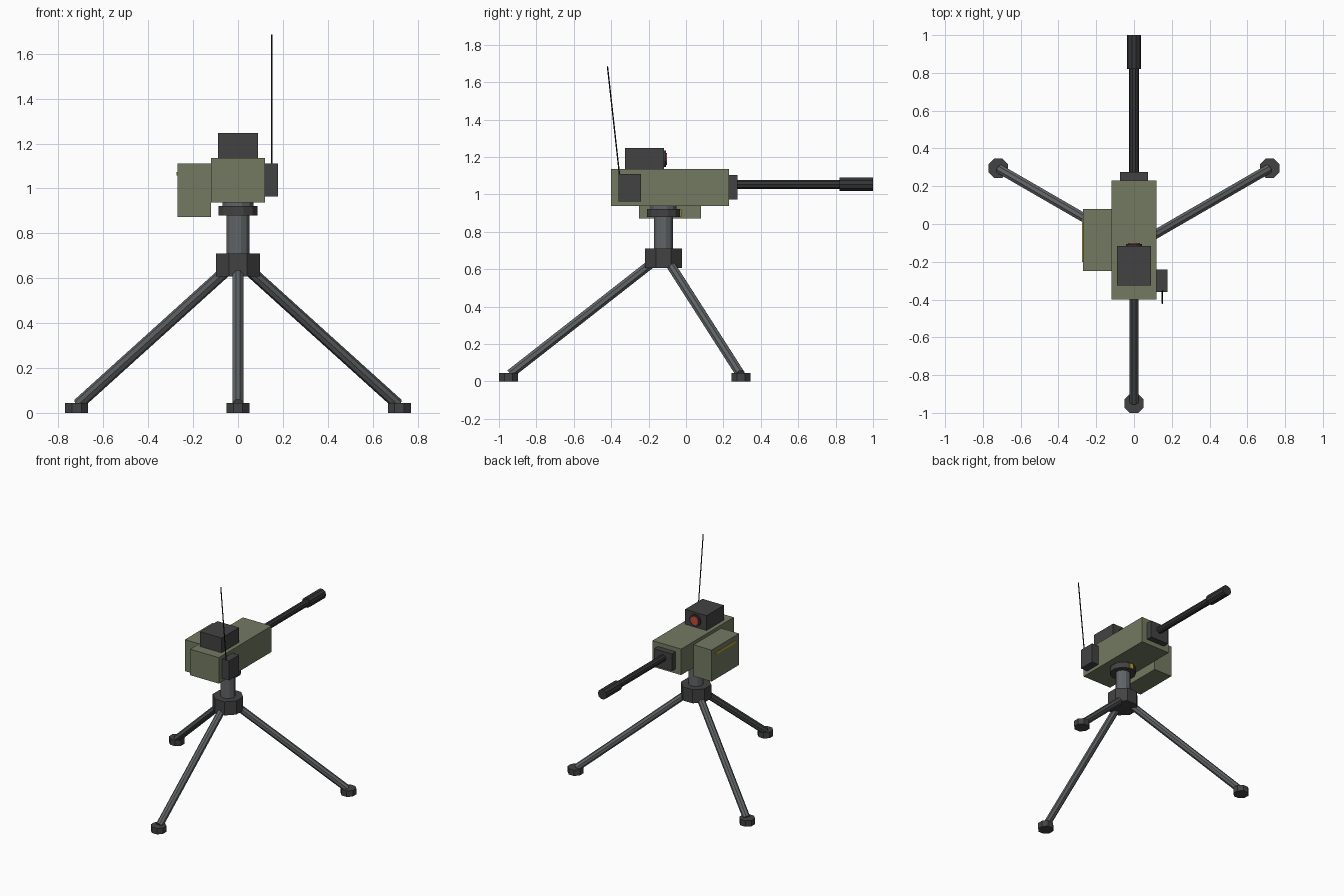
import bpy
from math import pi, sin, cos, radians
from mathutils import Vector

default = bpy.data.objects.get("Cube")
if default:
    bpy.data.objects.remove(default, do_unlink=True)


def material(name, rgb):
    mat = bpy.data.materials.new(name)
    mat.use_nodes = True
    mat.diffuse_color = (*rgb, 1)
    bsdf = mat.node_tree.nodes["Principled BSDF"]
    bsdf.inputs["Base Color"].default_value = (*rgb, 1)
    bsdf.inputs["Roughness"].default_value = 0.7
    return mat


GREEN = material("olive green", (0.17, 0.195, 0.12))
DARK = material("dark grey", (0.055, 0.055, 0.057))
STEEL = material("steel grey", (0.12, 0.13, 0.135))
GUNMETAL = material("gunmetal", (0.035, 0.036, 0.038))
BLACK = material("black", (0.012, 0.012, 0.012))
RED = material("lens red", (0.55, 0.07, 0.035))
YELLOW = material("marking yellow", (0.55, 0.38, 0.03))


def finish(name, mat):
    obj = bpy.context.object
    obj.name = name
    obj.data.materials.append(mat)
    return obj


def box(name, mat, low, high):
    """Box spanning two opposite corners."""
    low, high = Vector(low), Vector(high)
    bpy.ops.mesh.primitive_cube_add(size=1, location=(low + high) / 2)
    obj = finish(name, mat)
    obj.data.transform(obj.matrix_basis.to_3x3().to_4x4())
    obj.scale = high - low
    return obj


def rod(name, mat, start, end, radius, sides=8):
    """Faceted cylinder between two points, flats facing the axes."""
    start, end = Vector(start), Vector(end)
    axis = end - start
    bpy.ops.mesh.primitive_cylinder_add(vertices=sides, radius=radius, depth=axis.length,
                                        location=(start + end) / 2)
    obj = finish(name, mat)
    for v in obj.data.vertices:
        v.co.rotate(Vector((0, 0, 1)).rotation_difference(Vector((0, 0, 1))))
        x, y = v.co.x, v.co.y
        turn = pi / sides
        v.co.x, v.co.y = x * cos(turn) - y * sin(turn), x * sin(turn) + y * cos(turn)
    obj.rotation_euler = axis.to_track_quat("Z", "Y").to_euler()
    return obj


# Tripod, centred under the rear half of the gun
MAST_Y = -0.12


def around(radius, angle, z):
    return (radius * cos(angle), MAST_Y + radius * sin(angle), z)


for side, degrees in (("left", 30), ("right", 150), ("front", 270)):
    a = radians(degrees)
    rod(side + "_leg", STEEL, around(0.04, a, 0.65), around(0.82, a, 0.04), 0.026)
    rod(side + "_foot", DARK, around(0.83, a, 0), around(0.83, a, 0.045), 0.055)

rod("tripod_hub", DARK, around(0, 0, 0.607), around(0, 0, 0.71), 0.107)
rod("mast", STEEL, around(0, 0, 0.7), around(0, 0, 0.9), 0.052, 12)
rod("swivel_ring", DARK, around(0, 0, 0.88), around(0, 0, 0.922), 0.091, 12)
rod("swivel_neck", STEEL, around(0, 0, 0.92), around(0, 0, 0.945), 0.072, 12)
box("index_mark", YELLOW, (-0.015, -0.034, 0.882), (0.015, -0.025, 0.92))

# Receiver and ammunition box with its stripe
box("receiver", GREEN, (-0.12, -0.4, 0.938), (0.12, 0.23, 1.135))
box("ammo_box", GREEN, (-0.27, -0.25, 0.872), (-0.12, 0.08, 1.11))
box("ammo_stripe", YELLOW, (-0.274, -0.2, 1.058), (-0.268, 0.03, 1.074))

# Barrel
box("barrel_shroud", DARK, (-0.075, 0.23, 0.973), (0.075, 0.275, 1.103))
rod("barrel", GUNMETAL, (0, 0.27, 1.053), (0, 0.83, 1.053), 0.026, 10)
rod("muzzle", GUNMETAL, (0, 0.82, 1.053), (0, 1, 1.053), 0.038, 10)

# Sight with its lens
box("sight_housing", DARK, (-0.09, -0.325, 1.135), (0.09, -0.117, 1.247))
rod("lens_ring", GUNMETAL, (0, -0.12, 1.19), (0, -0.106, 1.19), 0.045, 12)
rod("lens", RED, (0, -0.11, 1.19), (0, -0.101, 1.19), 0.033, 12)

# Radio and antenna
box("radio", DARK, (0.12, -0.36, 0.963), (0.178, -0.24, 1.11))
rod("antenna", BLACK, (0.15, -0.355, 1.1), (0.15, -0.42, 1.685), 0.004, 6)
